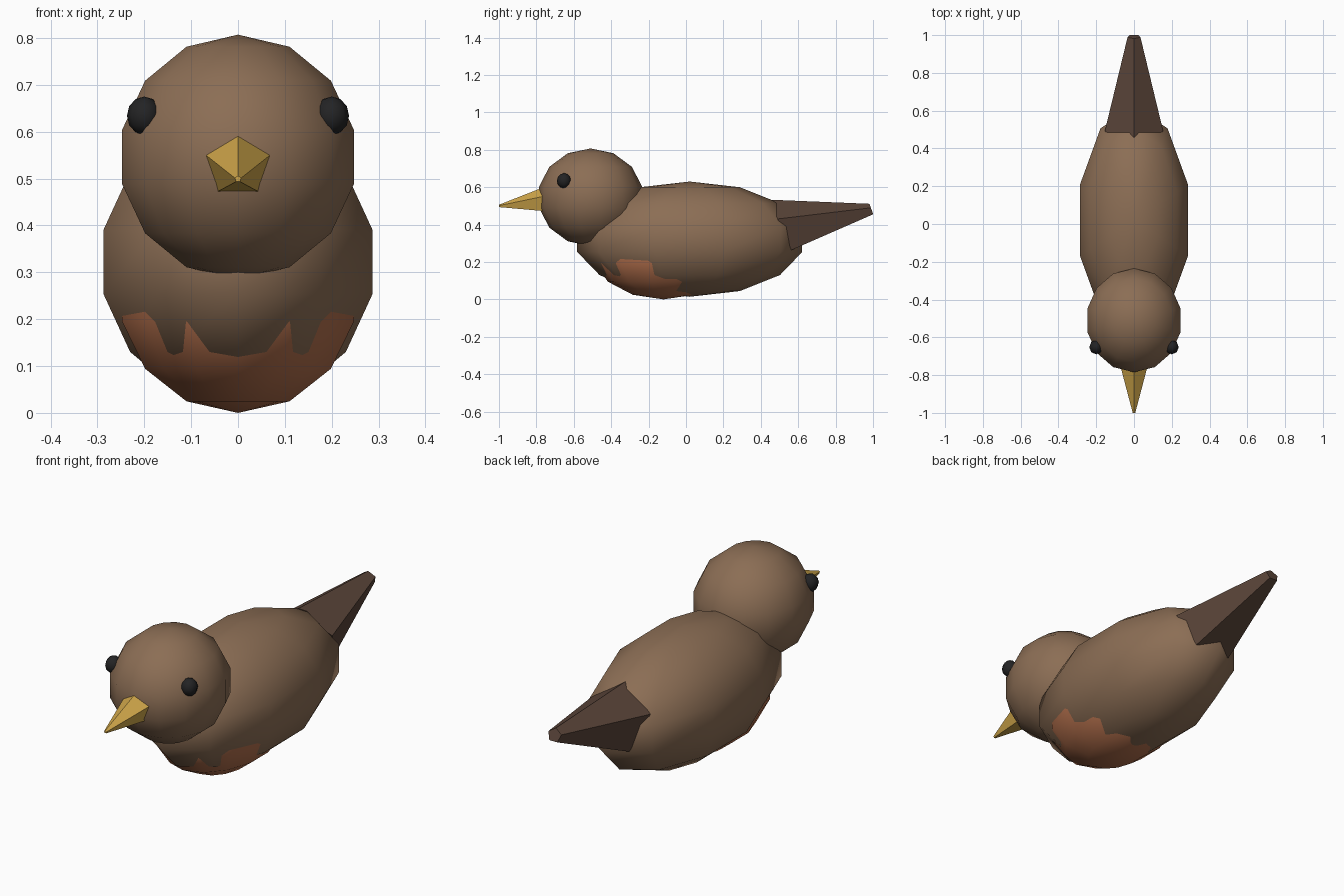
import bpy, bmesh
from math import sin, cos, pi
from mathutils import Vector

if "Cube" in bpy.data.objects:
    bpy.data.objects.remove(bpy.data.objects["Cube"])


def material(name, rgb):
    m = bpy.data.materials.new(name)
    m.diffuse_color = (*rgb, 1)
    m.use_nodes = True
    m.node_tree.nodes["Principled BSDF"].inputs["Base Color"].default_value = m.diffuse_color
    return m


BROWN = material("brown", (0.26, 0.155, 0.09))
DARK = material("dark_brown", (0.105, 0.06, 0.042))
RUST = material("rust", (0.42, 0.15, 0.068))
GOLD = material("gold", (0.64, 0.39, 0.07))
BLACK = material("black", (0.017, 0.017, 0.018))


def skin(name, rings, mat, smooth):
    """Join equal-sided rings of points into a closed skin."""
    bm = bmesh.new()
    loops = [[bm.verts.new(p) for p in ring] for ring in rings]
    n = len(loops[0])
    for a, b in zip(loops, loops[1:]):
        for i in range(n):
            j = (i + 1) % n
            bm.faces.new((a[i], a[j], b[j], b[i]))
    bm.faces.new(loops[0])
    bm.faces.new(loops[-1])
    bmesh.ops.remove_doubles(bm, verts=bm.verts, dist=1e-5)
    bmesh.ops.recalc_face_normals(bm, faces=bm.faces)
    for f in bm.faces:
        f.smooth = smooth
    me = bpy.data.meshes.new(name)
    bm.to_mesh(me)
    bm.free()
    me.materials.append(mat)
    ob = bpy.data.objects.new(name, me)
    bpy.context.collection.objects.link(ob)
    return ob


def ellipsoid(name, c, r, segs, rows, mat):
    rings = []
    for k in range(rows + 1):
        t = pi * k / rows
        s = sin(t) if 0 < k < rows else 0
        rings.append([(c[0] + r[0] * s * sin(2 * pi * i / segs),
                       c[1] + r[1] * s * cos(2 * pi * i / segs),
                       c[2] + r[2] * cos(t)) for i in range(segs)])
    return skin(name, rings, mat, True)


def pentagon(c, rx, up):
    """Pentagon with one corner along the vector up."""
    c, up = Vector(c), Vector(up)
    return [c + up * cos(2 * pi * i / 5) + Vector((rx * sin(2 * pi * i / 5), 0, 0))
            for i in range(5)]


# Rounded body, head and belly patch
ellipsoid("body", (0, 0.02, 0.322), (0.3095, 0.617, 0.308), 10, 7, BROWN)
ellipsoid("head", (0, -0.51, 0.546), (0.26, 0.282, 0.261), 14, 7, BROWN)
ellipsoid("belly", (0, -0.12, 0.25), (0.26, 0.38, 0.25), 14, 7, RUST)

# Eyes
for side, x in (("left", 0.2), ("right", -0.2)):
    ellipsoid(side + "_eye", (x, -0.652, 0.634), (0.037, 0.038, 0.041), 8, 6, BLACK)

# Five-sided beak and tail
skin("beak", [pentagon((0, -0.755, 0.53), 0.075, (0, 0, 0.072)),
              pentagon((0, -1.0, 0.499), 0.007, (0, 0, 0.007))], GOLD, False)
skin("tail", [pentagon((0, 0.51, 0.384), 0.163, (0, -0.066, 0.149)),
              pentagon((0, 0.992, 0.48), 0.036, (0, -0.011, 0.031))], DARK, False)
